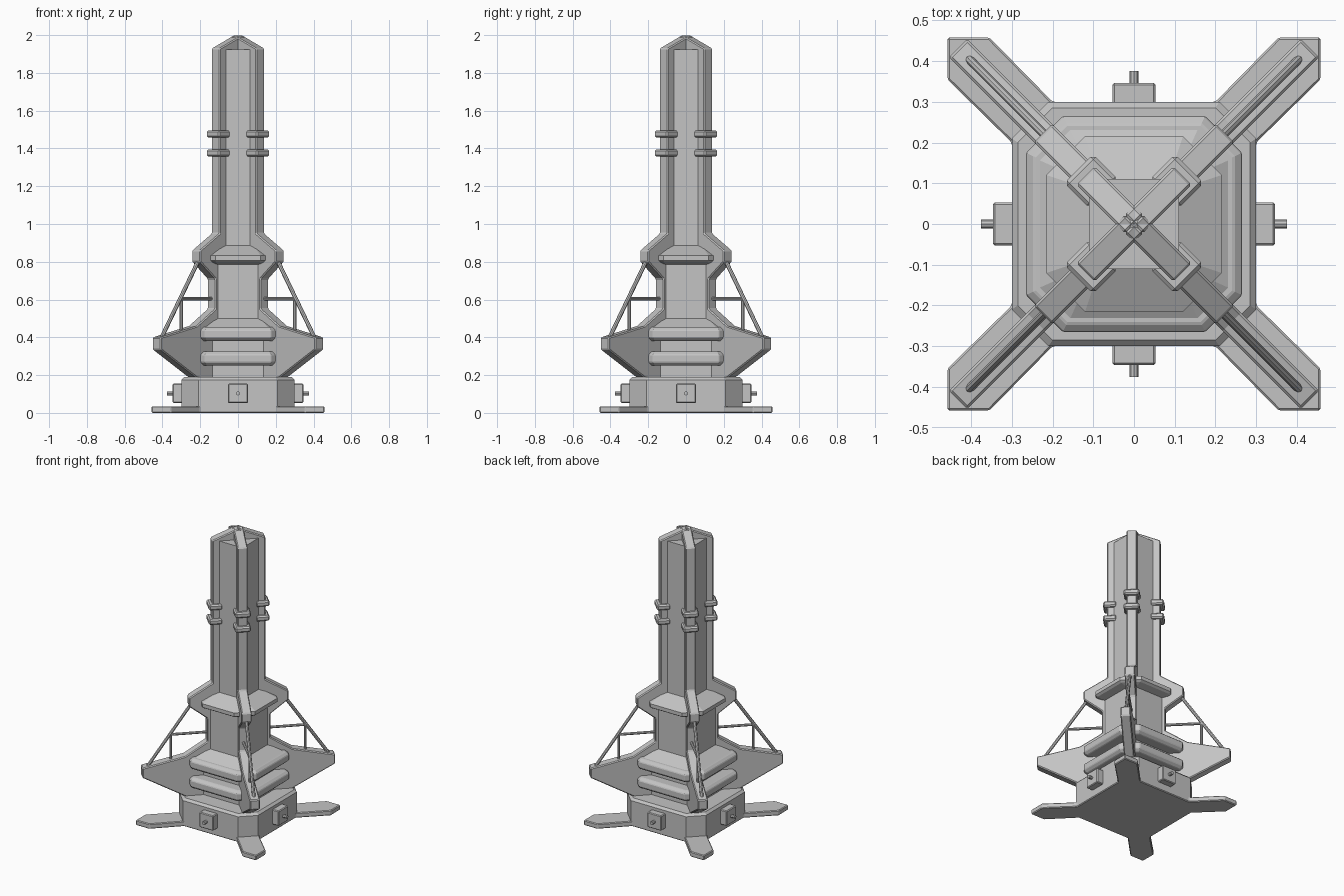
import bpy, bmesh
from math import pi
from mathutils import Vector

old = bpy.data.objects.get("Cube")
if old:
    bpy.data.objects.remove(old, do_unlink=True)

grey = bpy.data.materials.new("plain grey")
grey.use_nodes = True
grey.diffuse_color = (0.55, 0.55, 0.55, 1)
grey.node_tree.nodes["Principled BSDF"].inputs["Base Color"].default_value = (0.55, 0.55, 0.55, 1)


def finish(name, bm, bevel=0.0, turn=0.0):
    bmesh.ops.recalc_face_normals(bm, faces=bm.faces)
    mesh = bpy.data.meshes.new(name)
    bm.to_mesh(mesh)
    bm.free()
    mesh.materials.append(grey)
    obj = bpy.data.objects.new(name, mesh)
    bpy.context.collection.objects.link(obj)
    obj.rotation_euler.z = turn
    if bevel:
        mod = obj.modifiers.new("edge bevel", 'BEVEL')
        mod.width = bevel
        mod.segments = 1
        mod.limit_method = 'ANGLE'
    return obj


def loft(name, sections, bevel=0.0):
    """Stack of eight-sided sections: (half width, half flat length, height)."""
    bm = bmesh.new()
    rings = []
    for a, b, z in sections:
        pts = [(b, -a), (a, -b), (a, b), (b, a), (-b, a), (-a, b), (-a, -b), (-b, -a)]
        rings.append([bm.verts.new((x, y, z)) for x, y in pts])
    for lo, hi in zip(rings, rings[1:]):
        for i in range(8):
            j = (i + 1) % 8
            bm.faces.new((lo[i], lo[j], hi[j], hi[i]))
    bm.faces.new(rings[0])
    bm.faces.new(rings[-1])
    return finish(name, bm, bevel)


def extrude(name, points, offset, bevel, turn=0.0):
    """Closed outline swept along an offset."""
    bm = bmesh.new()
    face = bm.faces.new([bm.verts.new(p) for p in points])
    out = bmesh.ops.extrude_face_region(bm, geom=[face])
    verts = [v for v in out["geom"] if isinstance(v, bmesh.types.BMVert)]
    bmesh.ops.translate(bm, verts=verts, vec=offset)
    return finish(name, bm, bevel, turn)


def box(name, lo, hi, bevel, turn):
    pts = [(lo[0], lo[1], lo[2]), (hi[0], lo[1], lo[2]), (hi[0], hi[1], lo[2]), (lo[0], hi[1], lo[2])]
    return extrude(name, pts, (0, 0, hi[2] - lo[2]), bevel, turn)


def rod(name, a, b, radius, turn):
    a, b = Vector(a), Vector(b)
    bm = bmesh.new()
    bmesh.ops.create_cone(bm, cap_ends=True, segments=8, radius1=radius, radius2=radius, depth=(b - a).length)
    bmesh.ops.rotate(bm, verts=bm.verts, matrix=(b - a).to_track_quat('Z', 'Y').to_matrix())
    bmesh.ops.translate(bm, verts=bm.verts, vec=(a + b) / 2)
    return finish(name, bm, 0, turn)


# Star-shaped ground plate
corner = [(0.2, -0.3), (0.355, -0.458), (0.458, -0.458), (0.458, -0.355), (0.3, -0.2)]
star = []
for c, s in ((1, 0), (0, 1), (-1, 0), (0, -1)):
    star += [(x * c - y * s, x * s + y * c, 0) for x, y in corner]
extrude("ground_plate", star, (0, 0, 0.035), 0.005)

# Base block, core, rings and collar
loft("base_block", [(0.3, 0.21, 0.01), (0.3, 0.21, 0.175), (0.285, 0.2, 0.19)])
loft("lower_core", [(0.18, 0.135, 0.18), (0.18, 0.135, 0.44), (0.15, 0.12, 0.5), (0.15, 0.12, 0.82)])
loft("upper_core", [(0.11, 0.085, 0.8), (0.11, 0.085, 1.925)])
for name, z in (("lower_ring", 0.25), ("upper_ring", 0.38)):
    loft(name, [(0.245, 0.165, z), (0.265, 0.175, z + 0.018),
                (0.265, 0.175, z + 0.058), (0.245, 0.165, z + 0.075)], 0.004)
loft("ring_shoulder", [(0.24, 0.16, 0.45), (0.15, 0.12, 0.5)])
loft("collar", [(0.15, 0.11, 0.785), (0.2, 0.115, 0.797), (0.215, 0.12, 0.807),
                (0.215, 0.12, 0.832), (0.11, 0.085, 0.885)])

# Diagonal fin profile: radius, height
fin = [(0, 0.18), (0.31, 0.17), (0.61, 0.335), (0.61, 0.4), (0.34, 0.46), (0.2, 0.55),
       (0.2, 0.71), (0.315, 0.8), (0.315, 0.86), (0.168, 0.95), (0.168, 1.93), (0, 2)]
half = 0.032

for k in range(4):
    diag = pi / 4 + k * pi / 2
    extrude("diagonal_fin", [(r, -half, z) for r, z in fin], (0, 2 * half, 0), 0.006, diag)
    # Clamps around the column fin
    for z in (1.357, 1.457):
        box("fin_clamp", (0.105, -0.05, z), (0.192, 0.05, z + 0.038), 0.009, diag)
    # Brace truss
    rod("brace_rod", (0.3, 0, 0.8), (0.575, 0, 0.395), 0.011, diag)
    rod("brace_crossbar", (0.19, 0, 0.605), (0.43, 0, 0.605), 0.009, diag)
    rod("brace_post", (0.425, 0, 0.43), (0.425, 0, 0.61), 0.009, diag)
    # Side box with pin
    side = k * pi / 2
    box("side_box", (0.28, -0.053, 0.052), (0.346, 0.053, 0.155), 0.005, side)
    rod("side_pin", (0.33, 0, 0.103), (0.375, 0, 0.103), 0.011, side)
